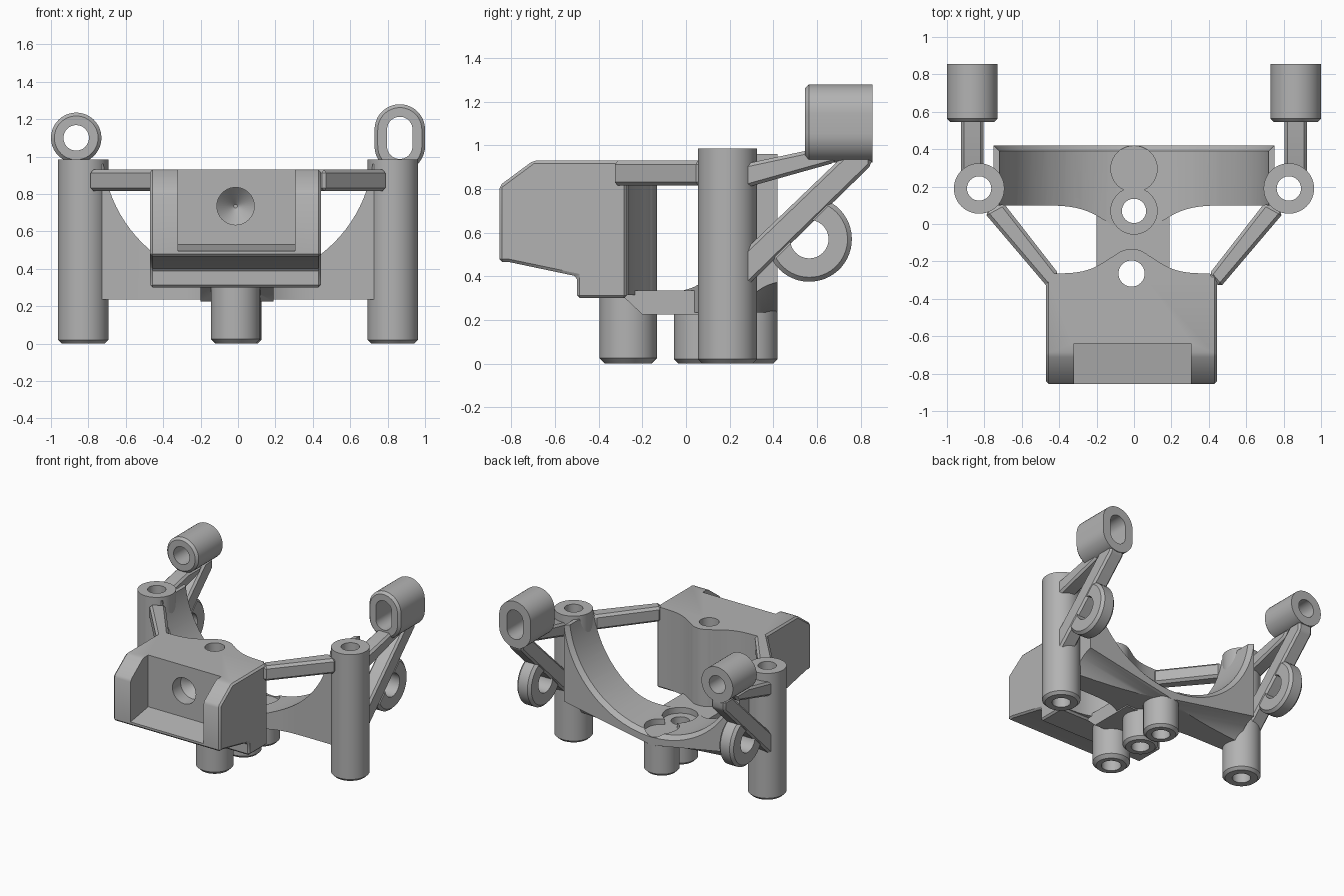
import bpy, bmesh, math
from math import cos, sin, pi, radians, exp

cube = bpy.data.objects.get("Cube")
if cube:
    bpy.data.objects.remove(cube, do_unlink=True)

grey = bpy.data.materials.new("plain grey")
grey.use_nodes = True
grey.diffuse_color = (0.45, 0.45, 0.45, 1)
grey.node_tree.nodes["Principled BSDF"].inputs["Base Color"].default_value = (0.45, 0.45, 0.45, 1)


def arc(u, v, r, start=0, end=360, n=40):
    """Points on an arc; a full circle does not repeat its first point."""
    full = end - start == 360
    steps = n if full else n - 1
    return [(u + r * cos(radians(start + (end - start) * i / steps)),
             v + r * sin(radians(start + (end - start) * i / steps))) for i in range(n)]


def slot(u, low, high, r):
    return arc(u, high, r, 0, 180, 20) + arc(u, low, r, 180, 360.01, 20)


def place(axis, u, v, w):
    return {"x": (w, u, v), "y": (u, w, v), "z": (u, v, w)}[axis]


def activate(obj):
    bpy.ops.object.select_all(action="DESELECT")
    obj.select_set(True)
    bpy.context.view_layer.objects.active = obj


def prism(name, pts, axis, a, b, chamfer=0, bevel=0):
    """Extrude a 2D outline from a to b; chamfer narrows the end at a."""
    cu = sum(p[0] for p in pts) / len(pts)
    cv = sum(p[1] for p in pts) / len(pts)
    levels = [(a, 0), (b, 0)]
    if chamfer:
        step = chamfer if b > a else -chamfer
        levels = [(a, chamfer), (a + step, 0), (b, 0)]
    bm = bmesh.new()
    rings = []
    for w, inset in levels:
        ring = []
        for u, v in pts:
            k = 1 - inset / math.hypot(u - cu, v - cv)
            ring.append(bm.verts.new(place(axis, cu + (u - cu) * k, cv + (v - cv) * k, w)))
        rings.append(ring)
    for low, high in zip(rings, rings[1:]):
        for i in range(len(pts)):
            j = (i + 1) % len(pts)
            bm.faces.new((low[i], low[j], high[j], high[i]))
    bm.faces.new(rings[0])
    bm.faces.new(rings[-1])
    bmesh.ops.recalc_face_normals(bm, faces=bm.faces)
    mesh = bpy.data.meshes.new(name)
    bm.to_mesh(mesh)
    bm.free()
    mesh.materials.append(grey)
    obj = bpy.data.objects.new(name, mesh)
    bpy.context.collection.objects.link(obj)
    if bevel:
        activate(obj)
        mod = obj.modifiers.new("bevel", "BEVEL")
        mod.width, mod.segments, mod.limit_method = bevel, 1, "ANGLE"
        bpy.ops.object.modifier_apply(modifier=mod.name)
    return obj


def cut(obj, *cutters):
    """Subtract each cutter from obj and remove the cutter."""
    for cutter in cutters:
        activate(obj)
        mod = obj.modifiers.new("cut", "BOOLEAN")
        mod.operation, mod.solver, mod.object = "DIFFERENCE", "EXACT", cutter
        bpy.ops.object.modifier_apply(modifier=mod.name)
        bpy.data.objects.remove(cutter, do_unlink=True)
    return obj


def bore(x, y, r=0.065, low=-0.1, high=1.2):
    return prism("cutter", arc(x, y, r), "z", low, high)


# Positions of the upright columns
MID = -0.013
FRONT_Y = -0.265
SADDLE_Y = (0.07, 0.295)


def saddle_cutters():
    return ([bore(0, y) for y in SADDLE_Y] + [bore(0, y, 0.124, 0.29) for y in SADDLE_Y])


# Front block with a stepped underside and a recessed front
side = [(-0.855, 0.465), (-0.855, 0.815), (-0.70, 0.93), (-0.27, 0.93),
        (-0.27, 0.30), (-0.50, 0.30), (-0.50, 0.40), (-0.81, 0.465)]
block = prism("front_block", side, "x", -0.47, 0.443, bevel=0.013)
recess = [(-0.64, 0.53), (-0.64, 1.1), (-1, 1.1), (-1, 0.47)]
cut(block,
    prism("cutter", recess, "x", -0.32, 0.305),
    prism("cutter", arc(MID, 0.735, 0.1), "y", -0.45, -0.7, chamfer=0.09),
    bore(MID, FRONT_Y, 0.07))

# Curved rear face of the block
xs = [-0.42 + 0.84 * i / 32 for i in range(33)]
curve = [(x + MID, -0.265 + 0.13 * exp(-(x / 0.17) ** 2)) for x in xs]
rear = prism("block_rear", curve + [(0.43, -0.33), (-0.455, -0.33)], "z", 0.315, 0.93)
cut(rear, bore(MID, FRONT_Y, 0.07))

# Front column
column = prism("front_column", arc(MID, FRONT_Y, 0.132), "z", 0, 0.93, chamfer=0.025)
cut(column, bore(MID, FRONT_Y, 0.07))

# Web joining the block to the saddle
web_side = [(-0.32, 0.32), (-0.28, 0.30), (-0.20, 0.225), (0.15, 0.225), (0.15, 0.335), (-0.32, 0.335)]
web = prism("web", web_side, "x", -0.2, 0.19)
cut(web, bore(MID, FRONT_Y, 0.07), *saddle_cutters())

# Saddle wall: round cradle above, hollowed from below at the back
xs = [-0.75 + 1.5 * i / 48 for i in range(49)]
front_edge = [(x, 0.1 - 0.15 * exp(-(x / 0.2) ** 2)) for x in xs]
saddle = prism("saddle", front_edge + [(0.75, 0.42), (-0.75, 0.42)], "z", 0.235, 0.96)
cut(saddle,
    prism("cutter", arc(0, 1.053, 0.726, n=96), "y", -0.5, 0.8),
    prism("cutter", arc(0, 1.053, 0.786, n=96), "y", 0.39, 0.55, chamfer=0.06))
for s in (-1, 1):
    scoop = prism("cutter", arc(0.46, 0.14, 0.22, n=48), "x", 0, 0.8 * s)
    scoop.location = (0.1 * s, 0, -0.11)
    scoop.rotation_euler.y = -s * radians(10.5)
    bpy.context.view_layer.update()
    cut(saddle, scoop)
cut(saddle, *saddle_cutters())

# Two short columns under the saddle
for i, y in enumerate(SADDLE_Y):
    short = prism(f"saddle_column_{i + 1}", arc(0, y, 0.125), "z", 0, 0.29, chamfer=0.02)
    cut(short, *[bore(0, other) for other in SADDLE_Y])

# Side posts, struts, strut rings and rear sockets
for s, label in ((-1, "right"), (1, "left")):
    post = prism(label + "_post", arc(0.828 * s, 0.19, 0.135, n=48), "z", 0, 0.985, chamfer=0.02)
    cut(post, bore(0.828 * s, 0.19))

    plan = [(-0.46, -0.34), (-0.80, 0.06), (-0.70, 0.115), (-0.40, -0.27)]
    prism(label + "_front_strut", [(-s * x, y) for x, y in plan], "z", 0.815, 0.93, bevel=0.018)

    x0, x1 = 0.805 * s, 0.925 * s
    upper = [(0.27, 0.805), (0.68, 0.92), (0.72, 0.975), (0.55, 0.975), (0.27, 0.915)]
    prism(label + "_upper_strut", upper, "x", x0, x1, bevel=0.015)
    lower = [(0.27, 0.345), (0.85, 0.91), (0.85, 0.98), (0.75, 0.98), (0.27, 0.52)]
    prism(label + "_lower_strut", lower, "x", x0, x1, bevel=0.015)

    loop = prism(label + "_strut_ring", arc(0.565, 0.57, 0.195, -155, 65, 32), "x", x0, x1, bevel=0.02)
    cut(loop, prism("cutter", arc(0.565, 0.57, 0.088), "x", 0, s * 1.5))

    # One socket is round, the other is slotted
    low, high = (1.055, 1.145) if s > 0 else (1.0999, 1.1001)
    socket = prism(label + "_socket", slot(0.865 * s, low, high, 0.135), "y", 0.545, 0.855, chamfer=0.018)
    cut(socket, prism("cutter", slot(0.865 * s, low, high, 0.068), "y", 0.3, 1.2))

# Smooth the round faces and keep the edges sharp
for obj in bpy.context.scene.objects:
    if obj.type == "MESH":
        activate(obj)
        bpy.ops.object.shade_smooth_by_angle(angle=radians(30))
